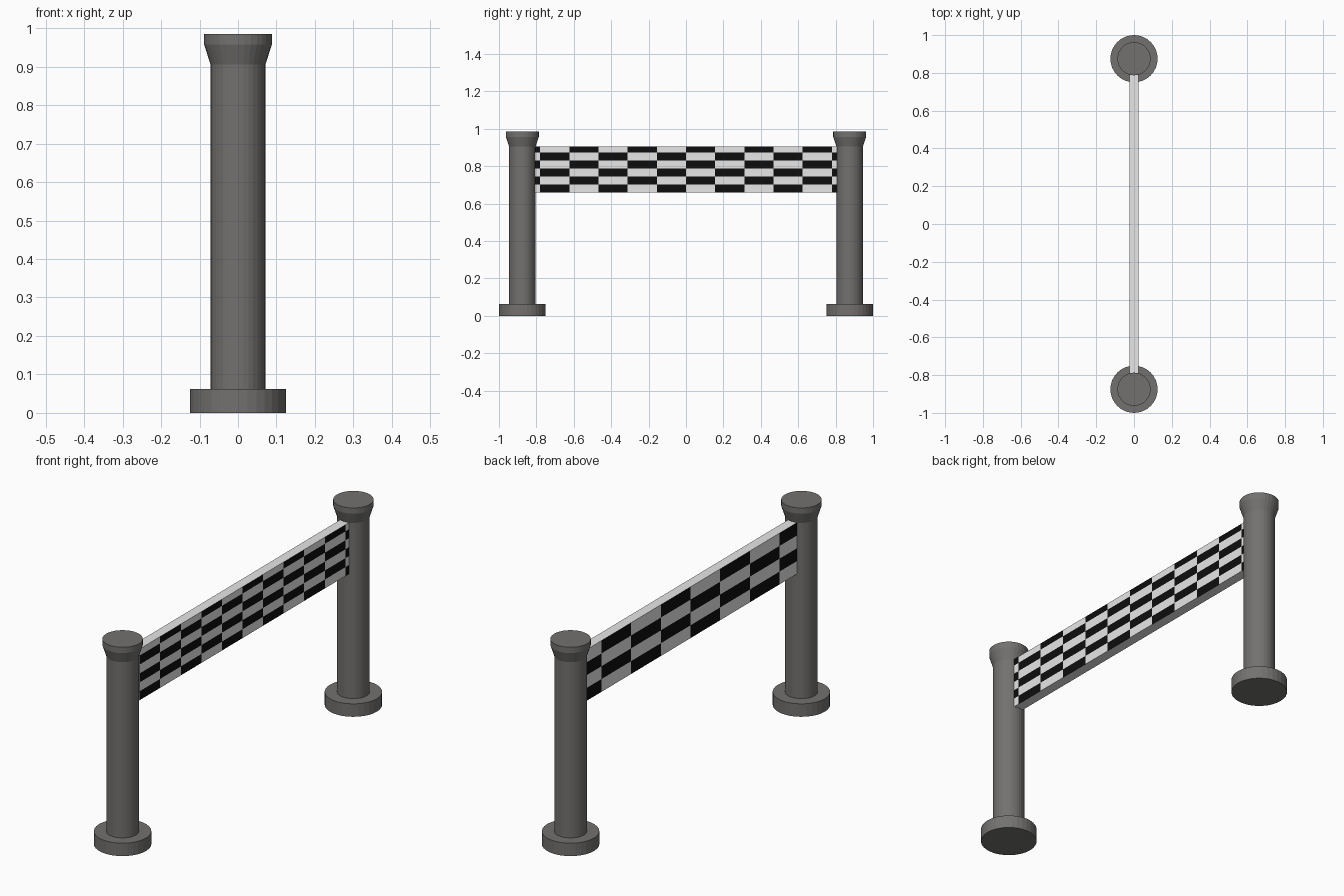
import bpy, bmesh, math
from mathutils import Vector

if "Cube" in bpy.data.objects:
    bpy.data.objects.remove(bpy.data.objects["Cube"])


def material(name, rgb):
    m = bpy.data.materials.new(name)
    m.diffuse_color = (*rgb, 1)
    m.use_nodes = True
    m.node_tree.nodes["Principled BSDF"].inputs["Base Color"].default_value = m.diffuse_color
    return m


POST = material("dark_grey", (0.172, 0.167, 0.162))
WHITE = material("white", (0.80, 0.80, 0.80))
BLACK = material("black", (0.004, 0.004, 0.004))


def finish(bm, name, mats):
    me = bpy.data.meshes.new(name)
    bm.to_mesh(me)
    bm.free()
    for m in mats:
        me.materials.append(m)
    ob = bpy.data.objects.new(name, me)
    bpy.context.collection.objects.link(ob)
    return ob


# Turned post: wide foot, plain shaft, flared cap
def post(name, y, sides=32):
    profile = [(0.125, 0), (0.125, 0.062), (0.071, 0.062),
               (0.071, 0.905), (0.088, 0.957), (0.088, 0.985)]
    bm = bmesh.new()
    rings = []
    for r, z in profile:
        rings.append([bm.verts.new((r * math.cos(2 * math.pi * i / sides),
                                    y + r * math.sin(2 * math.pi * i / sides), z))
                      for i in range(sides)])
    for a, b in zip(rings, rings[1:]):
        for i in range(sides):
            j = (i + 1) % sides
            bm.faces.new((a[i], a[j], b[j], b[i]))
    bm.faces.new(rings[0][::-1])
    bm.faces.new(rings[-1])
    return finish(bm, name, [POST])


post("front_post", -0.875)
post("back_post", 0.875)

# Checkered banner: a thin box whose two broad faces are cut into checks
Z0, Z1, HALF_Y, HALF_X = 0.66, 0.906, 0.813, 0.024
bm = bmesh.new()
bmesh.ops.create_cube(bm, size=1)
for v in bm.verts:
    v.co = Vector((v.co.x * 2 * HALF_X, v.co.y * 2 * HALF_Y,
                   Z0 + (v.co.z + 0.5) * (Z1 - Z0)))
bm.normal_update()


def cut_checks(side, width, height):
    def side_faces():
        return [f for f in bm.faces if f.normal.x * side > 0.9]

    def cut(co, no):
        faces = side_faces()
        edges = {e for f in faces for e in f.edges}
        verts = {v for f in faces for v in f.verts}
        bmesh.ops.bisect_plane(bm, geom=faces + list(edges) + list(verts),
                               plane_co=co, plane_no=no, dist=1e-5)
        bm.normal_update()

    n = int(HALF_Y / width)
    for k in range(-n, n + 1):
        cut((0, k * width, 0), (0, 1, 0))
    z = Z0 + height
    while z < Z1 - 0.005:
        cut((0, 0, z), (0, 0, 1))
        z += height
    # Alternate cells are black
    for f in side_faces():
        c = f.calc_center_bounds()
        col = math.floor(c.y / width)
        row = math.floor((c.z - Z0) / height)
        f.material_index = (row + col) % 2


cut_checks(1, 0.156, 0.0428)    # small checks
cut_checks(-1, 0.225, 0.0615)   # large checks on the other side

# On the small-check side black cells have row + column odd, same as the large side
finish(bm, "checkered_banner", [WHITE, BLACK])
